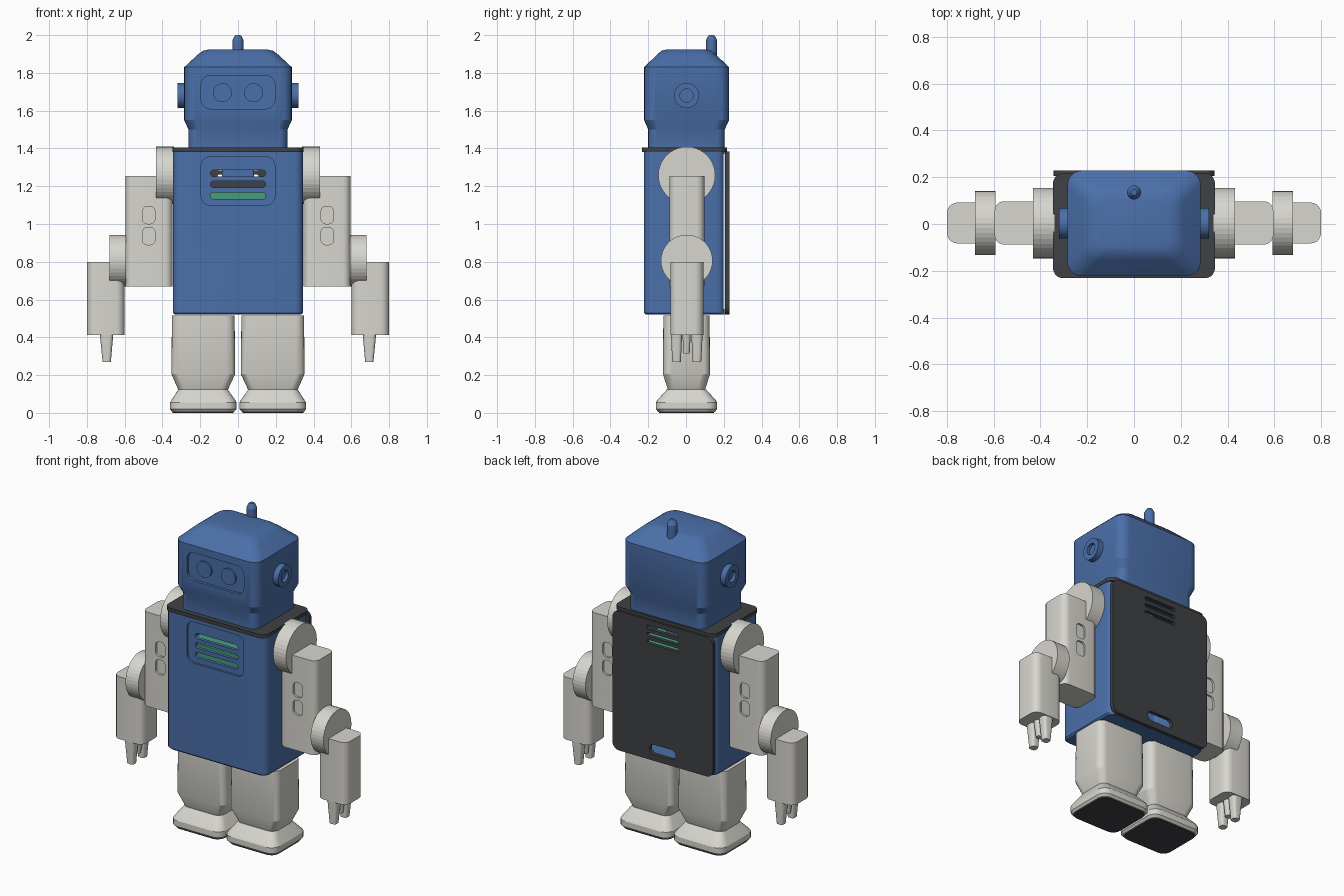
import bpy, bmesh, math

if "Cube" in bpy.data.objects:
    bpy.data.objects.remove(bpy.data.objects["Cube"])


def material(name, rgb):
    m = bpy.data.materials.new(name)
    m.diffuse_color = (*rgb, 1)
    m.use_nodes = True
    m.node_tree.nodes["Principled BSDF"].inputs["Base Color"].default_value = m.diffuse_color
    return m


BLUE = material("blue paint", (0.07, 0.16, 0.40))
LIGHT = material("warm light grey", (0.68, 0.67, 0.62))
DARK = material("charcoal", (0.05, 0.053, 0.058))
GREEN = material("circuit green", (0.06, 0.34, 0.20))


def ring_points(u0, u1, v0, v1, r, seg):
    """Rounded rectangle, counter-clockwise."""
    pts = []
    corners = ((u1 - r, v1 - r), (u0 + r, v1 - r), (u0 + r, v0 + r), (u1 - r, v0 + r))
    for k, (cu, cv) in enumerate(corners):
        for i in range(seg + 1):
            a = math.pi / 2 * (k + i / seg)
            pts.append((cu + r * math.cos(a), cv + r * math.sin(a)))
    return pts


def loft(name, rings, mat, axis="Z", seg=5, cuts=(), mirror=False, smooth=True):
    """Skin rounded rectangles (t, u0, u1, v0, v1, radius) along an axis."""
    place = {"Z": lambda u, v, t: (u, v, t),
             "Y": lambda u, v, t: (u, t, v),
             "X": lambda u, v, t: (t, u, v)}[axis]
    bm = bmesh.new()
    loops = [[bm.verts.new(place(u, v, t)) for u, v in ring_points(*dims, seg)]
             for t, *dims in rings]
    n = len(loops[0])
    for a, b in zip(loops, loops[1:]):
        for i in range(n):
            j = (i + 1) % n
            bm.faces.new((a[i], a[j], b[j], b[i]))
    bm.faces.new(loops[0])
    bm.faces.new(loops[-1])
    bmesh.ops.remove_doubles(bm, verts=bm.verts, dist=1e-5)
    bmesh.ops.recalc_face_normals(bm, faces=bm.faces)
    mesh = bpy.data.meshes.new(name)
    bm.to_mesh(mesh)
    bm.free()
    mesh.materials.append(mat)
    ob = bpy.data.objects.new(name, mesh)
    bpy.context.collection.objects.link(ob)
    bpy.ops.object.select_all(action="DESELECT")
    bpy.context.view_layer.objects.active = ob
    ob.select_set(True)
    for c in cuts:
        mod = ob.modifiers.new("cut", "BOOLEAN")
        mod.operation = "DIFFERENCE"
        mod.solver = "EXACT"
        mod.object = c
        bpy.ops.object.modifier_apply(modifier=mod.name)
        bpy.data.objects.remove(c)
    if smooth:
        bpy.ops.object.shade_smooth_by_angle(angle=math.radians(25))
    if mirror:
        ob.modifiers.new("mirror", "MIRROR")
    return ob


def prism(name, t0, t1, dims, mat, axis="Z", **kw):
    return loft(name, [(t0, *dims), (t1, *dims)], mat, axis, **kw)


def disc(name, t0, t1, u, v, r, mat, axis, seg=10, **kw):
    return prism(name, t0, t1, (u - r, u + r, v - r, v + r, r), mat, axis, seg=seg, **kw)


def cutter(t0, t1, dims, mat, axis="Y"):
    c = prism("cutter", t0, t1, dims, mat, axis, smooth=False)
    c.hide_render = True
    return c


# Head with stepped neck, chamfered crown and recessed face plate
face = cutter(-0.4, -0.205, (-0.195, 0.195, 1.61, 1.785, 0.045), BLUE)
loft("head", [
    (1.40, -0.262, 0.262, -0.20, 0.205, 0.05),
    (1.50, -0.262, 0.262, -0.20, 0.205, 0.05),
    (1.55, -0.285, 0.285, -0.222, 0.228, 0.06),
    (1.83, -0.285, 0.285, -0.222, 0.228, 0.06),
    (1.895, -0.215, 0.215, -0.155, 0.16, 0.06),
    (1.917, -0.185, 0.185, -0.13, 0.135, 0.06),
    (1.925, -0.15, 0.15, -0.10, 0.105, 0.05)], BLUE, cuts=[face])
disc("eye", -0.216, -0.19, 0.083, 1.695, 0.05, BLUE, "Y", mirror=True)
ear_hole = disc("cutter", 0.30, 0.4, 0.003, 1.68, 0.035, BLUE, "X")
disc("ear", 0.27, 0.32, 0.003, 1.68, 0.066, BLUE, "X", cuts=[ear_hole], mirror=True)
AY = 0.135
loft("antenna", [(z, -r, r, AY - r, AY + r, r) for z, r in
                 ((1.85, 0.03), (1.972, 0.03), (1.99, 0.021), (2.0, 0.013))], BLUE, seg=6)

# Hollow torso, open at the back, with chest recess and vent slots
torso_cuts = [cutter(0.55, 1.37, (-0.32, 0.32, -0.19, 0.3, 0.02), BLUE, "Z"),
              cutter(-0.4, -0.21, (-0.195, 0.195, 1.10, 1.355, 0.045), BLUE)]
torso_cuts += [cutter(-0.4, -0.15, (-0.147, 0.147, z - 0.017, z + 0.017, 0.0165), BLUE)
               for z in (1.15, 1.21, 1.268)]
loft("torso", [(0.52, -0.335, 0.335, -0.213, 0.205, 0.04),
               (0.53, -0.345, 0.345, -0.223, 0.205, 0.045),
               (1.382, -0.345, 0.345, -0.223, 0.205, 0.045)], BLUE, cuts=torso_cuts)
prism("collar", 1.381, 1.404, (-0.347, 0.347, -0.232, 0.217, 0.045), DARK)

# Back cover with vents and a lower opening
back_cuts = [cutter(0.1, 0.4, (-0.11, 0.11, z - 0.012, z + 0.012, 0.0115), DARK)
             for z in (1.25, 1.295, 1.34)]
back_cuts.append(cutter(0.1, 0.4, (-0.09, 0.09, 0.56, 0.62, 0.029), DARK))
prism("back_cover", 0.206, 0.229, (-0.345, 0.345, 0.52, 1.385, 0.045), DARK, "Y",
      cuts=back_cuts)

# Inner parts seen through the vents
prism("circuit_block", 0.90, 1.175, (-0.25, 0.25, -0.13, 0.12, 0.01), GREEN)
prism("neck_motor", 1.245, 1.375, (-0.085, 0.085, 0.0, 0.08, 0.01), BLUE)

# Arms: shoulder disc, upper arm, elbow disc, forearm, fingers
disc("shoulder", 0.34, 0.433, 0.004, 1.258, 0.151, LIGHT, "X", mirror=True, smooth=False)
arm_cuts = [cutter(y0, y1, (0.44, 0.505, z - 0.046, z + 0.046, 0.025), LIGHT)
            for y0, y1 in ((-0.3, -0.075), (0.085, 0.3)) for z in (0.936, 1.047)]
prism("upper_arm", 0.67, 1.255, (0.346, 0.596, -0.088, 0.097, 0.04), LIGHT,
      cuts=arm_cuts, mirror=True)
disc("elbow", 0.592, 0.68, 0.004, 0.806, 0.137, LIGHT, "X", mirror=True, smooth=False)
prism("forearm", 0.413, 0.80, (0.60, 0.80, -0.083, 0.092, 0.045), LIGHT, mirror=True)
for label, y, half, low in (("front", -0.05, 0.03, 0.27), ("middle", 0.003, 0.022, 0.315),
                            ("back", 0.058, 0.03, 0.27)):
    loft(label + "_finger", [(low, 0.673, 0.717, y - half * 0.75, y + half * 0.75, 0.015),
                             (0.42, 0.66, 0.732, y - half, y + half, 0.02)],
         LIGHT, mirror=True)

# Legs with tapered ankles, flared feet and dark soles
loft("leg", [(0.12, 0.055, 0.315, -0.095, 0.10, 0.04),
             (0.205, 0.015, 0.352, -0.122, 0.127, 0.045),
             (0.515, 0.018, 0.35, -0.12, 0.125, 0.045)], LIGHT, mirror=True)
loft("foot", [(0.006, 0.02, 0.35, -0.148, 0.153, 0.05),
              (0.02, 0.008, 0.36, -0.16, 0.165, 0.055),
              (0.055, 0.008, 0.36, -0.16, 0.165, 0.055),
              (0.068, 0.015, 0.352, -0.152, 0.157, 0.055),
              (0.125, 0.055, 0.315, -0.10, 0.105, 0.04)], LIGHT, mirror=True)
prism("sole", 0.0, 0.009, (0.024, 0.346, -0.144, 0.149, 0.05), DARK, mirror=True)
